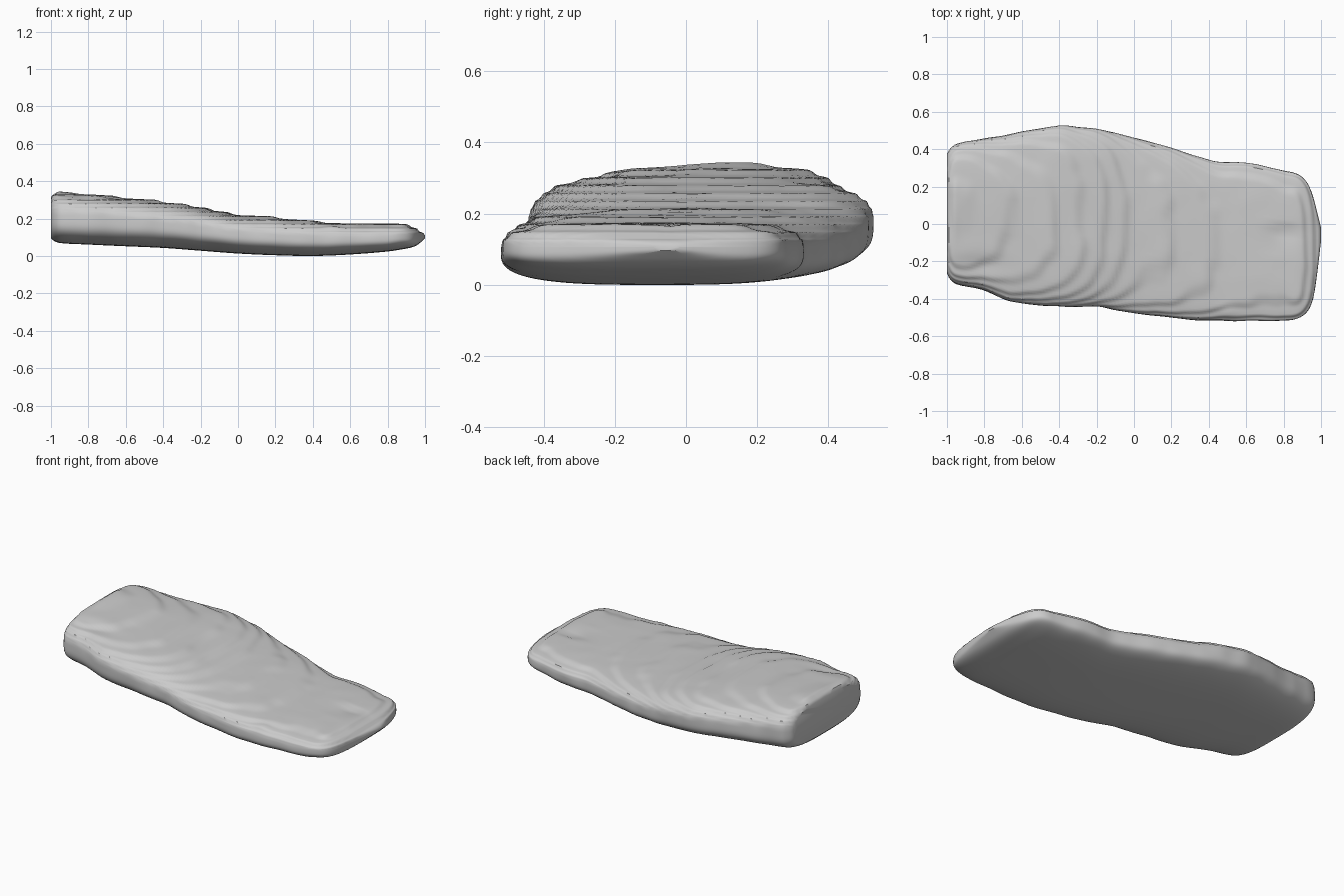
import bpy, bmesh, math
from mathutils import Vector, noise

if "Cube" in bpy.data.objects:
    bpy.data.objects.remove(bpy.data.objects["Cube"])

# stations along the slab: x, front y, back y, underside z, top z
STATIONS = [
    (-1.00, -0.27, 0.37, 0.10, 0.315),
    (-0.985, -0.30, 0.395, 0.085, 0.333),
    (-0.95, -0.325, 0.425, 0.073, 0.342),
    (-0.80, -0.36, 0.458, 0.065, 0.332),
    (-0.65, -0.42, 0.487, 0.058, 0.318),
    (-0.40, -0.437, 0.525, 0.047, 0.292),
    (-0.20, -0.44, 0.505, 0.032, 0.262),
    (0.00, -0.48, 0.46, 0.017, 0.225),
    (0.20, -0.50, 0.40, 0.008, 0.210),
    (0.40, -0.513, 0.345, 0.004, 0.192),
    (0.60, -0.52, 0.325, 0.012, 0.182),
    (0.80, -0.52, 0.282, 0.028, 0.176),
    (0.88, -0.505, 0.262, 0.040, 0.174),
    (0.93, -0.465, 0.215, 0.050, 0.160),
    (0.96, -0.39, 0.14, 0.063, 0.145),
    (0.98, -0.26, 0.06, 0.080, 0.130),
    (1.00, -0.09, -0.02, 0.10, 0.118),
]
RING, STEPS, LEVEL = 112, 130, 0.022


def station(x):
    """Smoothly interpolated front, back, underside and top at x."""
    s = STATIONS
    i = max(k for k in range(len(s) - 1) if s[k][0] <= x + 1e-9)
    a, b = s[i], s[i + 1]
    t = (x - a[0]) / (b[0] - a[0])

    def slope(k, j):
        p, q = s[max(k - 1, 0)], s[min(k + 1, len(s) - 1)]
        return (q[j] - p[j]) / (q[0] - p[0]) * (b[0] - a[0])
    h = (2*t**3 - 3*t*t + 1, t**3 - 2*t*t + t, 3*t*t - 2*t**3, t**3 - t*t)
    return [h[0]*a[j] + h[1]*slope(i, j) + h[2]*b[j] + h[3]*slope(i + 1, j)
            for j in range(1, 5)]


def spow(v, p):
    return math.copysign(abs(v) ** p, v)


def dent(x, y, cx, cy, rx, ry):
    return math.exp(-((x - cx) / rx) ** 2 - ((y - cy) / ry) ** 2)


def terrace(z):
    """Soft layered steps of split stone."""
    k = math.floor(z / LEVEL)
    f = z / LEVEL - k
    f = min(1, max(0, (f - 0.3) / 0.4))
    return 0.45 * z + 0.55 * LEVEL * (k + f * f * (3 - 2 * f))


def surface_point(x, ang):
    y0, y1, z0, z1 = station(x)
    cy, hy, cz, hz = (y0+y1)/2, (y1-y0)/2, (z0+z1)/2, (z1-z0)/2
    c, s = math.cos(ang), math.sin(ang)
    y = cy + hy * spow(c, 2 / 3.2)
    z = cz + hz * spow(s, 2 / 3.2)
    fade = min(1, max(0, (1 - x) / 0.15))
    n = noise.noise(Vector((x * 3, y * 3, z * 2)))
    fine = noise.noise(Vector((x * 9 + 5, y * 9, z * 5)))
    # irregular rim
    y += c * fade * (0.008 * n + 0.006 * fine)
    if s > 0:
        # layered top with a chipped groove and a front lip
        z = terrace(z + s * fade * (0.006 * n + 0.004 * fine))
        z -= 0.018 * s * fade * dent(x, y, 0.80, -0.05, 0.10, 0.03)
        z -= 0.010 * s * dent(x, y, -0.85, -0.22, 0.15, 0.05)
        z += 0.015 * s * dent(x, y, 0.50, -0.48, 0.05, 0.04)
    return Vector((x, y, z))


# loft the slab, with stations crowded toward both ends
bm = bmesh.new()
rings = []
for i in range(STEPS + 1):
    t = 2 * i / STEPS - 1
    x = 0.65 * t + 0.35 * math.sin(t * math.pi / 2)
    x = max(-1, min(1, x))
    rings.append([bm.verts.new(surface_point(x, 2 * math.pi * (k + 0.5) / RING))
                  for k in range(RING)])
for a, b in zip(rings, rings[1:]):
    for k in range(RING):
        m = (k + 1) % RING
        bm.faces.new((a[k], a[m], b[m], b[k]))
bm.faces.new(rings[0])
bm.faces.new(rings[-1])
bmesh.ops.recalc_face_normals(bm, faces=bm.faces)

# rest the slab on the ground
low = min(v.co.z for v in bm.verts)
bmesh.ops.translate(bm, verts=bm.verts, vec=(0, 0, -low))

mesh = bpy.data.meshes.new("stone_slab")
bm.to_mesh(mesh)
bm.free()
slab = bpy.data.objects.new("stone_slab", mesh)
bpy.context.collection.objects.link(slab)
bpy.context.view_layer.objects.active = slab
slab.select_set(True)
bpy.ops.object.shade_smooth_by_angle(angle=math.radians(40))
